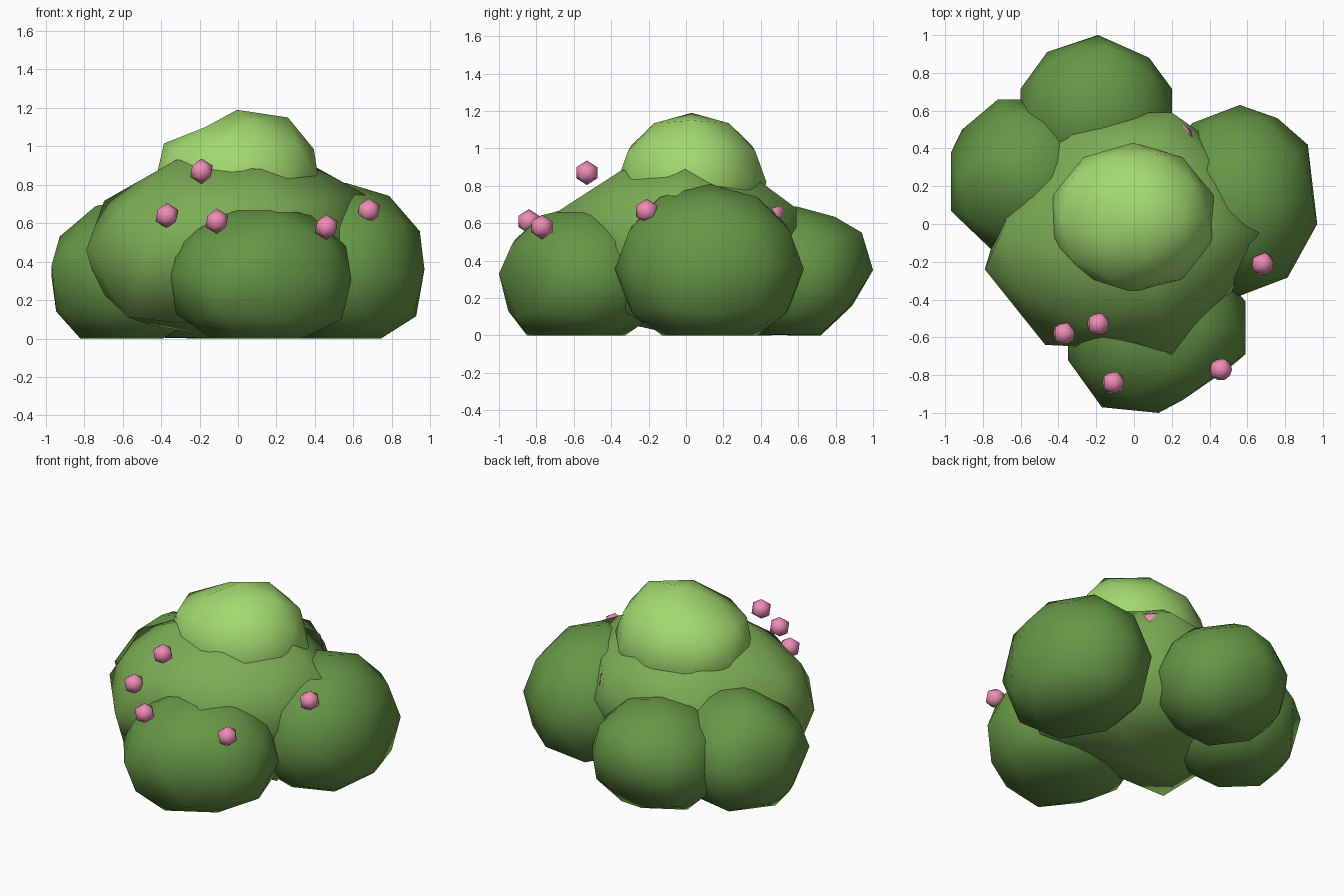
import bpy, bmesh
from mathutils import Vector


def material(name, rgb):
    m = bpy.data.materials.new(name)
    m.diffuse_color = (*rgb, 1)
    return m


LIGHT = material("light_leaf", (0.36, 0.70, 0.16))
MID = material("mid_leaf", (0.20, 0.42, 0.09))
DARK = material("dark_leaf", (0.13, 0.31, 0.06))
PINK = material("blossom_pink", (0.86, 0.26, 0.46))


def finish(name, bm, mat):
    me = bpy.data.meshes.new(name)
    bm.to_mesh(me)
    bm.free()
    me.materials.append(mat)
    for p in me.polygons:
        p.use_smooth = True
    bpy.context.collection.objects.link(bpy.data.objects.new(name, me))


def clump(name, lo, hi, mat, pulls=()):
    """Low-poly ball filling lo..hi; pulls move the nearest corner; flat on the ground."""
    lo, hi = Vector(lo), Vector(hi)
    c, r = (lo + hi) / 2, (hi - lo) / 2
    bm = bmesh.new()
    bmesh.ops.create_icosphere(bm, subdivisions=2, radius=1)
    moves = {}
    for p in pulls:
        p = Vector(p)
        d = Vector([(p[i] - c[i]) / r[i] for i in range(3)]).normalized()
        moves[max((v for v in bm.verts if v not in moves), key=lambda v: v.co.dot(d))] = p
    # the decagon rim is slightly narrower than the ball across x
    for v in bm.verts:
        v.co = Vector((c.x + v.co.x * r.x / 0.951, c.y + v.co.y * r.y, c.z + v.co.z * r.z))
    for v, p in moves.items():
        v.co = p
    for v in bm.verts:
        v.co.z = max(v.co.z, 0)
    finish(name, bm, mat)


# Leaf clumps
clump("middle_clump", (-0.77, -0.66, 0.0), (0.64, 0.59, 0.94), MID, [
    (-0.79, -0.24, 0.46), (-0.47, -0.64, 0.44), (-0.32, -0.22, 0.93),
    (0.20, -0.69, 0.66), (0.66, -0.05, 0.75), (0.62, -0.22, 0.46),
    (0.20, 0.59, 0.68), (-0.46, 0.24, 0.66), (0.39, 0.0, 0.90),
    (0.10, -0.35, 0.88), (0.10, 0.40, 0.82), (-0.33, 0.18, 0.86),
    (-0.57, -0.40, 0.11), (-0.15, 0.58, 0.10), (0.50, -0.30, 0.11),
    (-0.65, 0.12, 0.42)])
clump("top_clump", (-0.43, -0.37, 0.45), (0.42, 0.43, 1.19), LIGHT, [
    (-0.17, -0.09, 1.10), (-0.17, 0.15, 1.10), (0.26, 0.03, 1.15)])
clump("front_clump", (-0.35, -1.0, -0.09), (0.59, -0.10, 0.70), DARK, [
    (-0.35, -0.72, 0.33), (-0.17, -0.97, 0.31), (0.13, -1.0, 0.33),
    (0.42, -0.82, 0.31), (-0.10, -0.95, 0.13), (0.05, -0.85, 0)])
clump("right_clump", (0.15, -0.38, -0.10), (0.97, 0.63, 0.81), DARK, [
    (0.92, 0.42, 0.38), (0.97, 0.0, 0.36), (0.76, 0.56, 0.38),
    (0.92, -0.08, 0.15), (0.62, -0.14, 0.74)])
clump("back_clump", (-0.60, 0.18, -0.05), (0.20, 1.0, 0.69), DARK, [
    (-0.19, 1.0, 0.35), (-0.46, 0.91, 0.34), (0.08, 0.88, 0.34),
    (-0.30, 0.89, 0.16), (-0.06, 0.88, 0.16), (-0.17, 0.72, 0), (-0.12, 0.94, 0.55)])
clump("left_clump", (-0.97, -0.16, -0.08), (-0.17, 0.66, 0.72), DARK, [
    (-0.97, 0.07, 0.38), (-0.91, 0.50, 0.38), (-0.72, 0.66, 0.38),
    (-0.75, -0.14, 0.34), (-0.90, 0.14, 0.13), (-0.82, 0.22, 0), (-0.74, 0.24, 0.69)])

# Blossoms
for i, pos in enumerate([(-0.19, -0.53, 0.87), (-0.37, -0.58, 0.64),
                         (-0.11, -0.84, 0.61), (0.46, -0.77, 0.58),
                         (0.68, -0.21, 0.665), (0.25, 0.465, 0.65)]):
    bm = bmesh.new()
    bmesh.ops.create_icosphere(bm, subdivisions=1, radius=0.066)
    bmesh.ops.translate(bm, verts=bm.verts, vec=pos)
    finish(f"blossom_{i + 1}", bm, PINK)
